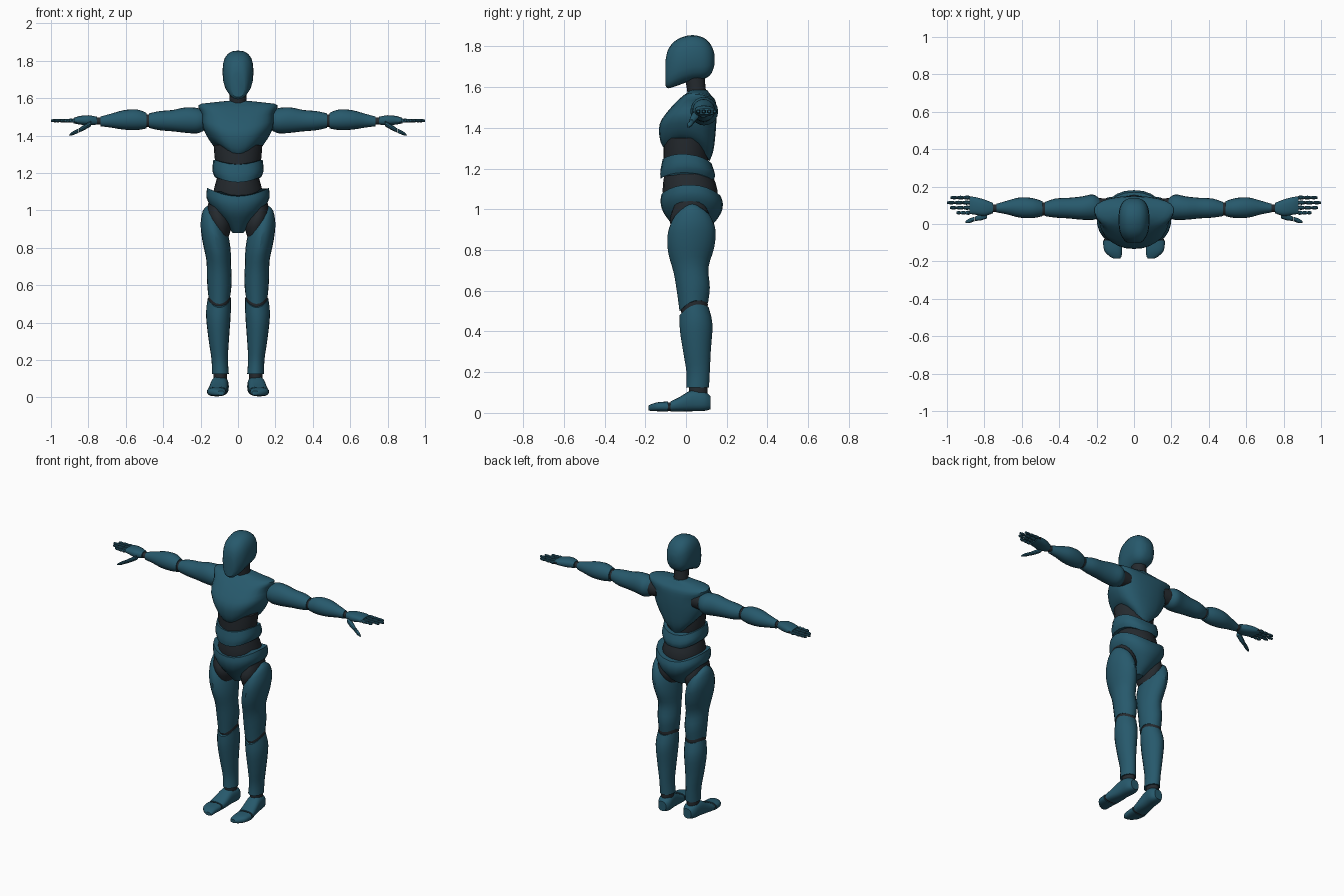
import bpy, bmesh, math
from mathutils import Vector

cube = bpy.data.objects.get("Cube")
if cube:
    bpy.data.objects.remove(cube, do_unlink=True)


def make_material(name, colour):
    material = bpy.data.materials.new(name)
    material.use_nodes = True
    material.diffuse_color = (*colour, 1)
    shader = material.node_tree.nodes["Principled BSDF"]
    shader.inputs["Base Color"].default_value = (*colour, 1)
    shader.inputs["Roughness"].default_value = .6
    return material


teal = make_material("teal shell", (.02, .1, .15))
dark = make_material("dark joint", (.018, .023, .028))


def smooth_path(rings, steps):
    """Resample the rings along a Catmull-Rom spline."""
    points = [Vector(ring) for ring in rings]
    last = len(points) - 1
    path = []
    for i in range(last):
        a, b = points[max(i - 1, 0)], points[i]
        c, d = points[i + 1], points[min(i + 2, last)]
        for k in range(steps):
            t = k / steps
            path.append(b + (c - a) * t / 2
                        + (a - b * 2.5 + c * 2 - d / 2) * t ** 2
                        + (b * 1.5 - a / 2 - c * 1.5 + d / 2) * t ** 3)
    path.append(points[last])
    return path


def loft(name, material, rings, axis="z", at=(0, 0, 0), side=1, power=2, sides=20,
         steps=3, skew=0, start=(0, 0, 0), end=(0, 0, 0)):
    """Skin rings of (along, centre u, centre v, radius u, radius v).
    start and end bend the two rims by (lean, tilt, arch); skew widens one side."""
    bm = bmesh.new()
    path = smooth_path(rings, steps)
    loops = []
    for i, (along, cu, cv, ru, rv) in enumerate(path):
        lean, tilt, arch = Vector(start).lerp(Vector(end), i / (len(path) - 1))
        loop = []
        for k in range(sides):
            angle = math.tau * k / sides
            c, s = math.cos(angle), math.sin(angle)
            u = math.copysign(abs(c) ** (2 / power), c)
            v = math.copysign(abs(s) ** (2 / power), s)
            t = along + lean * u + tilt * v + arch * u * u
            pu, pv = cu + ru * u * (1 + skew * v), cv + rv * v
            spot = {"x": (t, pu, pv), "y": (pu, t, pv), "z": (pu, pv, t)}[axis]
            x, y, z = Vector(spot) + Vector(at)
            loop.append(bm.verts.new((x * side, y, z)))
        loops.append(loop)
    for low, high in zip(loops, loops[1:]):
        for k in range(sides):
            n = (k + 1) % sides
            bm.faces.new((low[k], low[n], high[n], high[k]))
    bm.faces.new(loops[0])
    bm.faces.new(loops[-1])
    bmesh.ops.recalc_face_normals(bm, faces=bm.faces)
    mesh = bpy.data.meshes.new(name)
    bm.to_mesh(mesh)
    bm.free()
    mesh.materials.append(material)
    part = bpy.data.objects.new(name, mesh)
    bpy.context.collection.objects.link(part)
    bpy.ops.object.select_all(action="DESELECT")
    part.select_set(True)
    bpy.context.view_layer.objects.active = part
    bpy.ops.object.shade_smooth_by_angle(angle=math.radians(32))
    return part


# Head, lofted from the face to the back of the skull
loft("head", teal, [
    (-.1, 0, -.03, .035, .065), (-.085, 0, -.008, .054, .098),
    (-.04, 0, .022, .077, .114), (.03, 0, .043, .083, .112),
    (.09, 0, .04, .075, .1), (.125, 0, .035, .052, .068), (.14, 0, .035, .02, .025),
], axis="y", at=(0, 0, 1.7), power=2.5)
loft("neck", dark, [(.5, 0, .06, .052, .05), (.58, 0, .052, .045, .046),
                    (.67, 0, .04, .045, .05)], at=(0, 0, 1))

# Torso shells with dark flexible sections between them
loft("chest", teal, [
    (.26, 0, .01, .085, .105), (.31, 0, .005, .14, .13), (.4, 0, .008, .185, .138),
    (.48, 0, .035, .19, .115), (.54, 0, .06, .21, .085), (.565, 0, .062, .14, .06),
    (.585, 0, .062, .05, .042),
], at=(0, 0, 1), power=2.3, skew=.12, sides=24, start=(0, -.025, .07))
loft("upper_waist", dark, [(.18, 0, 0, .1, .11), (.26, 0, 0, .122, .11),
                           (.35, 0, 0, .13, .11)], at=(0, 0, 1))
loft("abdomen", teal, [
    (.145, 0, .005, .125, .13), (.18, 0, .008, .137, .134), (.235, 0, .005, .132, .12),
], at=(0, 0, 1), power=2.3, start=(0, -.005, .035), end=(0, -.01, .035))
loft("lower_waist", dark, [(0, 0, .02, .13, .12), (.09, 0, .02, .133, .135),
                           (.18, 0, .01, .11, .115)], at=(0, 0, 1))
loft("pelvis", teal, [
    (.88, 0, .02, .03, .05), (.92, 0, .03, .07, .095), (.98, 0, .03, .135, .14),
    (1.03, 0, .028, .168, .153), (1.07, 0, .025, .165, .145),
], power=2.2, sides=24, end=(0, -.005, .05))

for side, word in ((1, "left"), (-1, "right")):
    def limb(name, material, rings, **options):
        return loft(word + "_" + name, material, rings, side=side, **options)

    # Leg
    limb("hip_joint", dark, [(.86, .09, .02, .04, .07), (.94, .1, .02, .065, .1),
                             (1.01, .11, .02, .05, .08)], end=(.03, 0, 0))
    limb("thigh", teal, [
        (.52, .1, .038, .06, .07), (.6, .1, .037, .066, .08), (.7, .103, .025, .066, .085),
        (.8, .115, .025, .075, .113), (.89, .127, .028, .073, .117),
        (.96, .133, .03, .055, .09), (.985, .137, .03, .026, .05),
    ], power=1.9, start=(0, .02, .03), end=(.04, 0, 0))
    limb("knee_joint", dark, [(.44, .1, .04, .05, .055), (.53, .1, .04, .059, .067),
                              (.6, .1, .04, .05, .06)])
    limb("shin", teal, [
        (.125, .094, .057, .045, .056), (.2, .098, .06, .044, .057),
        (.3, .103, .055, .055, .067), (.42, .105, .05, .066, .08),
        (.5, .1, .04, .062, .071),
    ], power=1.9, end=(0, .02, .03))
    limb("ankle_joint", dark, [(.06, .095, .06, .036, .045), (.16, .095, .06, .036, .045)])

    # Foot
    limb("foot", teal, [
        (.12, .093, .05, .028, .032), (.09, .094, .058, .045, .048),
        (.03, .1, .06, .046, .052), (-.03, .106, .043, .05, .036),
        (-.075, .112, .032, .052, .025),
    ], axis="y", power=2.6)
    limb("toe_joint", dark, [(-.06, .112, .032, .046, .021), (-.1, .114, .03, .046, .021)],
         axis="y", power=2.6)
    limb("toes", teal, [
        (-.088, .114, .031, .052, .025), (-.14, .112, .03, .048, .022),
        (-.17, .1, .026, .034, .017), (-.185, .092, .024, .018, .011),
    ], axis="y", power=2.6)

    # Arm
    arm = dict(axis="x", at=(0, .085, 1.48))
    limb("shoulder_joint", dark, [(.13, 0, 0, .05, .05), (.21, 0, 0, .055, .055)], **arm)
    limb("upper_arm", teal, [
        (.185, 0, 0, .052, .055), (.22, .005, 0, .068, .068), (.28, 0, .003, .062, .068),
        (.35, 0, 0, .055, .057), (.42, 0, 0, .051, .051), (.475, -.005, 0, .038, .039),
    ], **arm)
    limb("elbow_joint", dark, [(.45, -.005, 0, .034, .034), (.52, -.005, 0, .034, .034)], **arm)
    limb("forearm", teal, [
        (.49, -.003, 0, .04, .042), (.54, 0, .005, .053, .055), (.61, .003, .004, .054, .052),
        (.68, .003, 0, .036, .037), (.735, 0, -.004, .023, .026),
    ], **arm)
    limb("wrist_joint", dark, [(.71, 0, -.002, .02, .02), (.78, 0, -.002, .02, .018)], **arm)
    limb("palm", teal, [
        (.755, 0, 0, .028, .021), (.8, .002, .002, .044, .027),
        (.85, .012, .002, .047, .022), (.88, .015, 0, .046, .014),
    ], power=2.5, **arm)

    # Thumb in two segments
    limb("thumb_base", teal, [(.785, -.035, -.015, .02, .015), (.82, -.048, -.035, .018, .015),
                              (.85, -.057, -.052, .011, .012)], sides=10, **arm)
    limb("thumb_tip", teal, [(.852, -.058, -.053, .012, .012), (.88, -.068, -.066, .012, .011),
                             (.9, -.074, -.076, .005, .005)], sides=10, **arm)

    # Four fingers, each a dark core with three shells
    for index, tip in enumerate((.95, .985, 1, .98)):
        across = -.025 + index * .027
        length = (tip - .875) / 3
        limb(f"finger_core_{index}", dark, [(.86, across, 0, .007, .007),
                                            (tip - .01, across, 0, .006, .006)], sides=8, **arm)
        for joint in range(3):
            base = .875 + joint * length
            radius = .0115 - joint * .001
            limb(f"finger_{index}_segment_{joint}", teal, [
                (base + .002, across, 0, radius * .75, radius * .75),
                (base + length * .5, across, 0, radius, radius),
                (base + length, across, 0, radius * .65, radius * .65),
            ], sides=10, steps=2, **arm)
